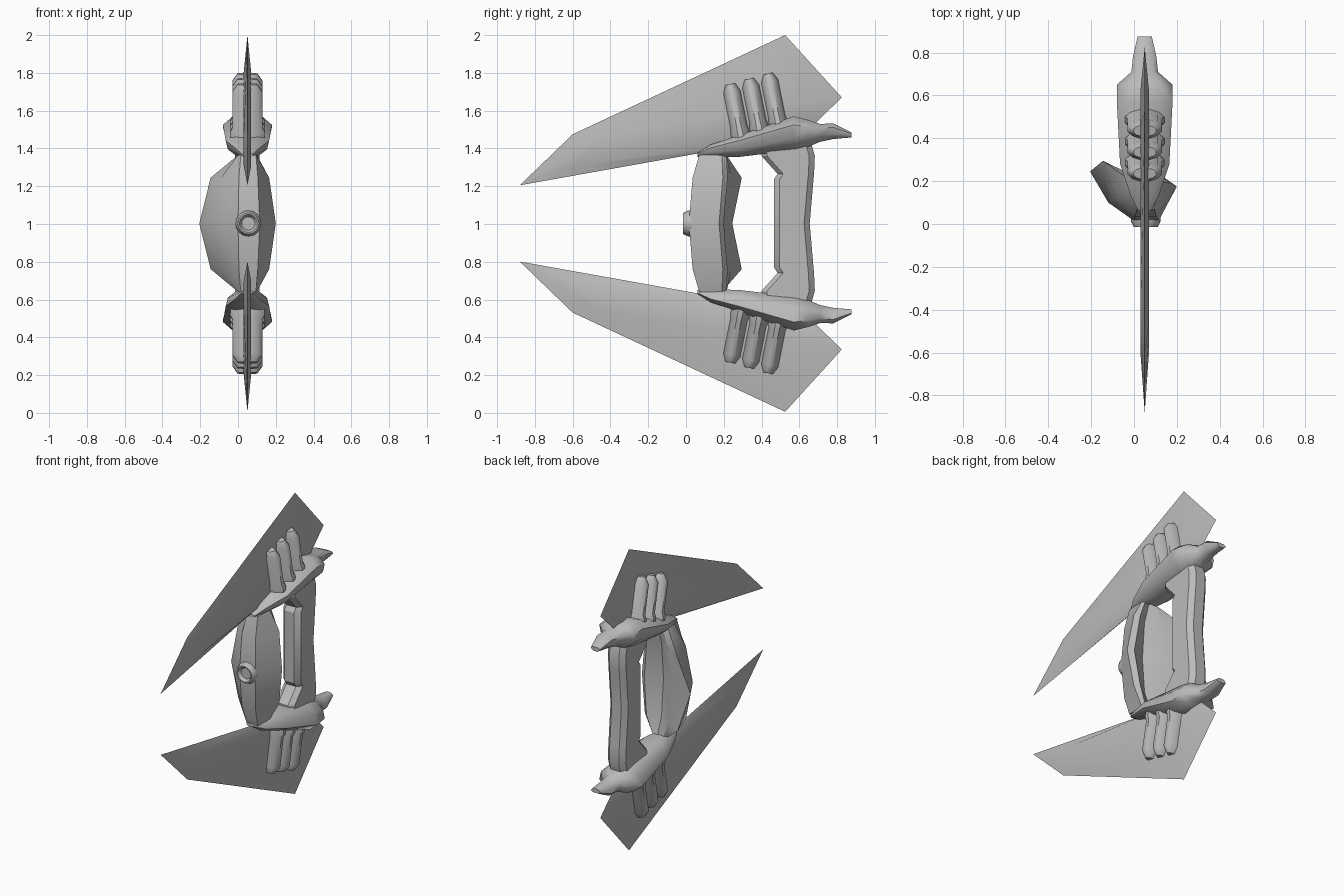
import bpy, bmesh, math
from mathutils import Vector

cube = bpy.data.objects.get("Cube")
if cube:
    bpy.data.objects.remove(cube, do_unlink=True)

CX, CZ = 0.05, 1.003          # plane of the wings, plane of top/bottom symmetry

grey = bpy.data.materials.new("plain grey")
grey.use_nodes = True
colour = (0.5, 0.5, 0.5, 1)
grey.diffuse_color = colour
grey.node_tree.nodes["Principled BSDF"].inputs["Base Color"].default_value = colour


def loft(name, rings, mirror=False, angle=35):
    """Skin a list of equal-length rings, cap both ends, optionally mirror in z."""
    bm = bmesh.new()
    loops = [[bm.verts.new((x, y, z - CZ)) for x, y, z in ring] for ring in rings]
    n = len(loops[0])
    for a, b in zip(loops, loops[1:]):
        for i in range(n):
            j = (i + 1) % n
            bm.faces.new((a[i], a[j], b[j], b[i]))
    bm.faces.new(loops[0])
    bm.faces.new(loops[-1])
    bmesh.ops.recalc_face_normals(bm, faces=bm.faces)
    mesh = bpy.data.meshes.new(name)
    bm.to_mesh(mesh)
    bm.free()
    mesh.materials.append(grey)
    obj = bpy.data.objects.new(name, mesh)
    obj.location.z = CZ
    bpy.context.collection.objects.link(obj)
    bpy.ops.object.select_all(action='DESELECT')
    obj.select_set(True)
    bpy.context.view_layer.objects.active = obj
    bpy.ops.object.shade_smooth_by_angle(angle=math.radians(angle))
    if mirror:
        mod = obj.modifiers.new("Mirror", 'MIRROR')
        mod.use_axis = (False, False, True)
        mod.use_mirror_merge = False
    return obj


def both_halves(rings):
    """Add the rings below the symmetry plane; the first ring lies on it."""
    lower = [[(x, y, 2 * CZ - z) for x, y, z in r] for r in rings[:0:-1]]
    return lower + rings


# Swept blade wings with a thin rim and a thicker core
rim = [(-.88, 1.205), (-.6, 1.475), (.525, 2.0), (.825, 1.67), (.66, 1.51), (.1, 1.38)]
core = [(-.6, 1.31), (-.45, 1.46), (.45, 1.8), (.62, 1.64), (.6, 1.53), (.1, 1.4)]
loft("wings", [[(CX + t, y, z) for y, z in pts]
               for t, pts in ((-.02, core), (0, rim), (.02, core))], mirror=True)

# Engine pods: eight-sided sections of (y, half width, bottom, top)
stations = [(.06, .03, 1.355, 1.375), (.13, .065, 1.352, 1.42),
            (.28, .115, 1.355, 1.47), (.57, .13, 1.39, 1.57),
            (.65, .13, 1.41, 1.55), (.71, .062, 1.435, 1.53),
            (.78, .055, 1.45, 1.532), (.875, .033, 1.458, 1.485)]
section = [(-.45, 0), (.45, 0), (.9, .35), (1, .75), (.6, 1), (-.6, 1), (-1, .75), (-.9, .35)]
loft("engine_pods", [[(CX + w * u, y, lo + (hi - lo) * v) for u, v in section]
                     for y, w, lo, hi in stations], mirror=True, angle=50)


# Three leaning flattened canisters on each pod
def oval(y, z, rx, ry, sides=12):
    ring = []
    for i in range(sides):
        a = math.tau * (i + .5) / sides
        c, s = math.cos(a), math.sin(a)
        ring.append((CX + rx * c, y + ry * s, z + .2 * ry * s))
    return ring


for i, part in enumerate(("front", "middle", "rear")):
    y, top = .235 + .1 * i, 1.74 + .028 * i
    profile = [(.32, .09, .05), (.25, .095, .052), (.23, .083, .046),
               (.04, .083, .046), (0, .055, .027)]
    loft(part + "_canisters", [oval(y + .2 * d, top - d, rx, ry) for d, rx, ry in profile],
         mirror=True, angle=40)

# Forked hull with a long left and a short right flank
middle = [(0, .015), (-.12, .1), (-.205, .245), (-.06, .215),
          (.06, .15), (.165, .2), (.2, .175), (.115, .015)]
shoulder = [(.005, .035), (-.09, .13), (-.145, .295), (-.04, .24),
            (.06, .17), (.135, .22), (.165, .195), (.105, .035)]
crown = [(.015, .07), (0, .12), (0, .19), (.02, .215),
         (.06, .215), (.09, .215), (.1, .19), (.095, .07)]
loft("hull", both_halves([[(x, y, z) for x, y in pts] for pts, z in
                          ((middle, CZ), (shoulder, 1.245), (crown, 1.365))]), angle=30)


# Rear column joining the pods: (front y, back y, z)
def column_ring(front, back, z, w=.065, c=.03):
    pts = [(-w, front + c), (-w + c, front), (w - c, front), (w, front + c),
           (w, back - c), (w - c, back), (c - w, back), (-w, back - c)]
    return [(CX + x, y, z) for x, y in pts]


levels = [(.465, .655, CZ), (.465, .675, 1.235), (.485, .678, 1.265),
          (.4, .682, 1.36), (.4, .665, 1.42)]
loft("rear_column", both_halves([column_ring(*lv) for lv in levels]), angle=30)

# Round nose port with a hollow face
rings = []
for y, r in ((.06, .07), (.01, .068), (-.015, .056), (-.015, .048), (.005, .035)):
    rings.append([(.055 + r * math.cos(math.tau * k / 16), y,
                   CZ + r * math.sin(math.tau * k / 16)) for k in range(16)])
loft("nose_port", rings)
